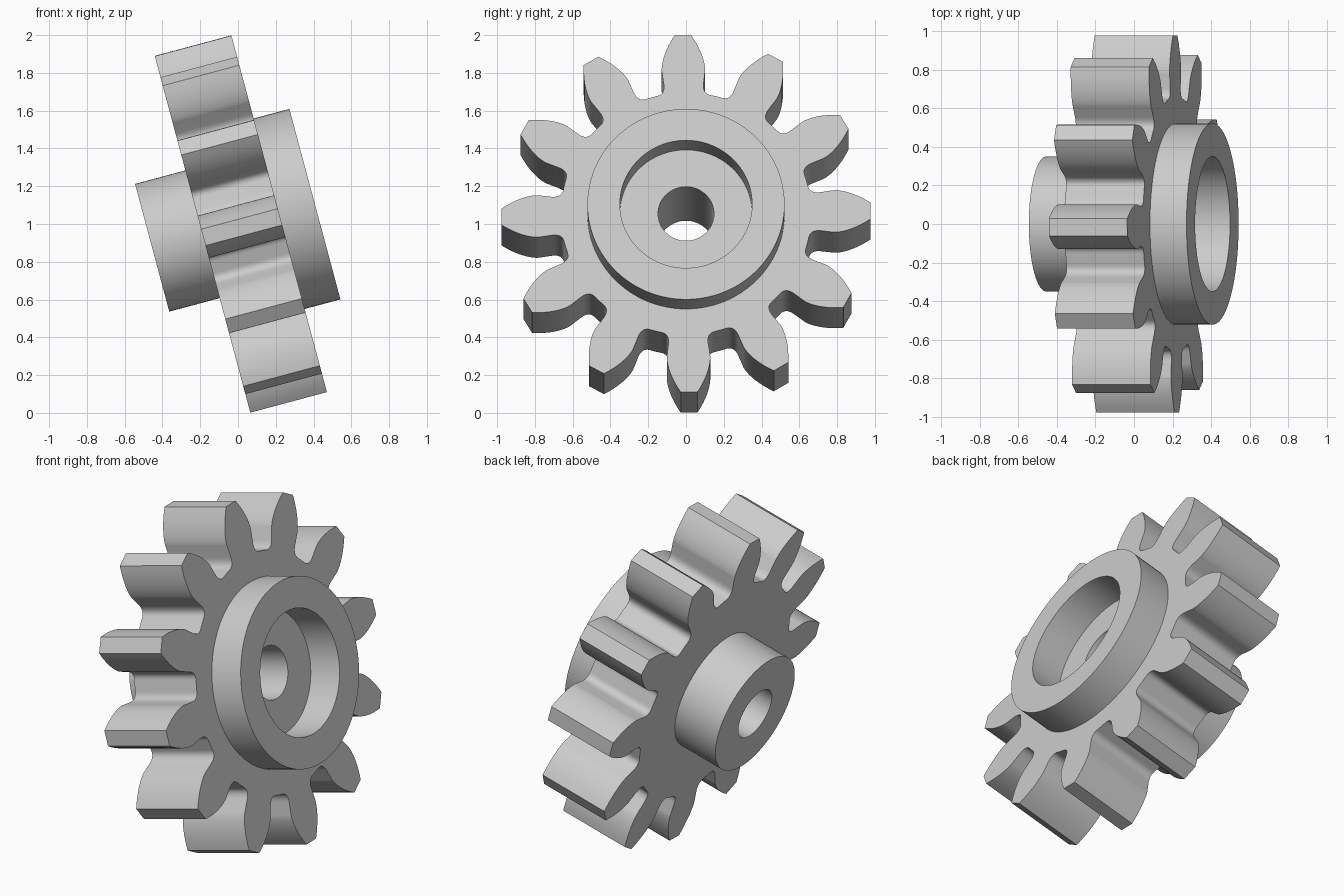
import bpy, bmesh
from math import sin, cos, pi, acos, tan, sqrt, radians

if "Cube" in bpy.data.objects:
    bpy.data.objects.remove(bpy.data.objects["Cube"])

TEETH, TIP, ROOT, PITCH = 12, 0.978, 0.663, 0.84
HALF = 0.21          # half thickness of the toothed disc
BORE, RECESS, COLLAR, HUB = 0.148, 0.35, 0.522, 0.35
SEGMENTS = 96

grey = bpy.data.materials.new("plain grey")
grey.use_nodes = True
colour = (0.6, 0.6, 0.6, 1)
grey.diffuse_color = colour
grey.node_tree.nodes["Principled BSDF"].inputs["Base Color"].default_value = colour


def finish(bm, name):
    """Turn the mesh into an object on the tilted axle line."""
    bmesh.ops.remove_doubles(bm, verts=bm.verts, dist=1e-5)
    bmesh.ops.recalc_face_normals(bm, faces=bm.faces)
    mesh = bpy.data.meshes.new(name)
    bm.to_mesh(mesh)
    bm.free()
    mesh.materials.append(grey)
    obj = bpy.data.objects.new(name, mesh)
    bpy.context.collection.objects.link(obj)
    obj.rotation_euler = (0, radians(75), 0)
    obj.location = (0.015, 0, 1.0)
    bpy.ops.object.select_all(action='DESELECT')
    obj.select_set(True)
    bpy.context.view_layer.objects.active = obj
    bpy.ops.object.shade_smooth_by_angle(angle=radians(30))
    return obj


def lathe(name, profile):
    bm = bmesh.new()
    verts = [bm.verts.new((r, 0, z)) for r, z in profile]
    edges = [bm.edges.new(pair) for pair in zip(verts, verts[1:])]
    bmesh.ops.spin(bm, geom=verts + edges, cent=(0, 0, 0), axis=(0, 0, 1),
                   angle=2 * pi, steps=SEGMENTS, use_merge=True)
    return finish(bm, name)


def tooth_flank():
    """Polar points (radius, half angle) from valley to tip."""
    points = []
    # rounded root fillet as a quadratic curve
    a, b, c = (ROOT, 0.215), (ROOT, 0.152), (0.715, 0.147)
    for i in range(9):
        t = i / 8
        points.append(tuple((1 - t) ** 2 * p + 2 * t * (1 - t) * q + t * t * s
                            for p, q, s in zip(a, b, c)))
    # involute flank
    pressure = radians(20)
    base = PITCH * cos(pressure)
    start = pi / (2 * TEETH) + tan(pressure) - pressure
    for i in range(11):
        r = base + (TIP - base) * (i / 10) ** 1.5
        alpha = acos(min(1, base / r))
        points.append((r, start - tan(alpha) + alpha))
    return points


def loop(bm, points):
    verts = [bm.verts.new((x, y, -HALF)) for x, y in points]
    return [bm.edges.new((v, verts[i - 1])) for i, v in enumerate(verts)]


# Toothed disc with its bore
flank = tooth_flank()
tooth = [(r, -a) for r, a in flank] + [(r, a) for r, a in reversed(flank)]
outline = []
for k in range(TEETH):
    middle = radians(1) + 2 * pi * k / TEETH
    outline += [(r * cos(middle + a), r * sin(middle + a)) for r, a in tooth]
    valley = middle + pi / TEETH
    outline.append((ROOT * cos(valley), ROOT * sin(valley)))
circle = [(BORE * cos(2 * pi * i / SEGMENTS), BORE * sin(2 * pi * i / SEGMENTS))
          for i in range(SEGMENTS)]
bm = bmesh.new()
edges = loop(bm, outline) + loop(bm, circle)
bmesh.ops.triangle_fill(bm, use_beauty=True, edges=edges)
extruded = bmesh.ops.extrude_face_region(bm, geom=bm.faces[:], use_keep_orig=True)
top = [g for g in extruded["geom"] if isinstance(g, bmesh.types.BMVert)]
bmesh.ops.translate(bm, verts=top, vec=(0, 0, 2 * HALF))
finish(bm, "toothed_disc")

# Wide collar with a recess on one side
lathe("recessed_collar", [(RECESS, HALF), (RECESS, 0.406), (COLLAR, 0.406), (COLLAR, HALF)])

# Narrow hub on the other side, with the bore running through
lathe("rear_hub", [(BORE, -HALF), (BORE, -0.486), (HUB, -0.486), (HUB, -HALF)])
